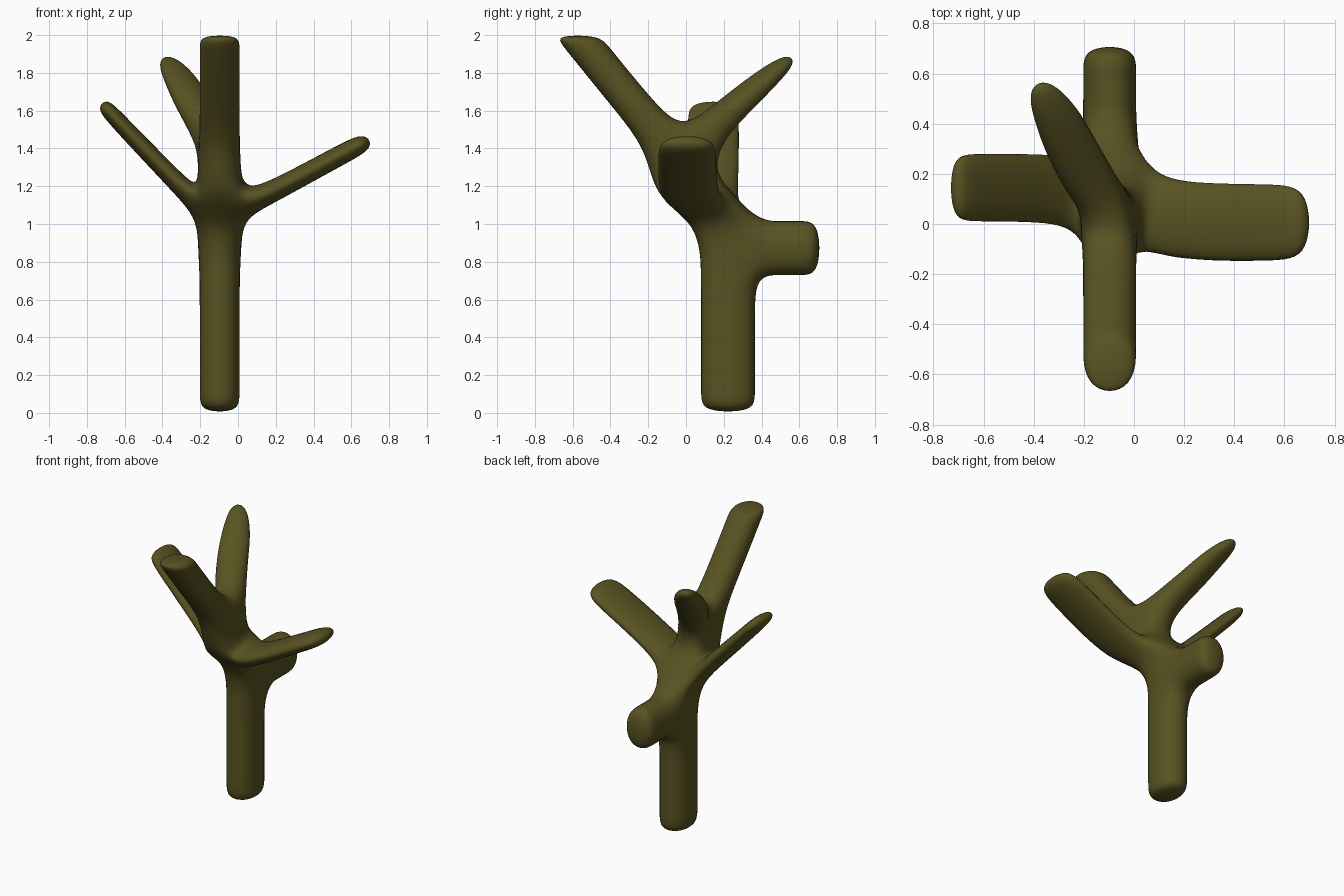
import bpy, bmesh
from itertools import permutations
from mathutils import Vector

if "Cube" in bpy.data.objects:
    bpy.data.objects.remove(bpy.data.objects["Cube"])

XL, XR = -0.212, 0.018          # trunk cage sides
bm = bmesh.new()
cache = {}


def vert(x, y, z):
    key = (x, y, z)
    if key not in cache:
        cache[key] = bm.verts.new(key)
    return cache[key]


# Side profile: pairs of (y, z) points going up the trunk, bend and front branch
FRONT, BACK = 0.067, 0.378
NECK = ((0.06, 1.0), (BACK, 1.028))
ELBOW = ((-0.185, 1.15), (0.14, 1.26))
CROTCH = ((-0.215, 1.39), (-0.03, 1.53))
main_strip = [((FRONT, z), (BACK, z)) for z in (0.0, 0.1, 0.52, 0.717)]
main_strip += [NECK, ELBOW, CROTCH]
main_strip += [((c - 0.131, z), (c + 0.131, z))
               for c, z in ((-0.27, 1.62), (-0.53, 1.94), (-0.578, 2.002))]
# Short back stub
stub_strip = [((y, 0.717), (y, 1.028)) for y in (BACK, 0.5, 0.6, 0.715)]

# Side faces of every cell, then the rim around the outline
edges = {}
for strip in (main_strip, stub_strip):
    for (a, b), (d, c) in zip(strip, strip[1:]):
        cell = (a, b, c, d)
        for x in (XL, XR):
            bm.faces.new([vert(x, *p) for p in cell])
        for i in range(4):
            e = frozenset((cell[i], cell[(i + 1) % 4]))
            edges[e] = edges.get(e, 0) + 1
for e, count in edges.items():
    if count == 1:
        p, q = e
        bm.faces.new([vert(XL, *p), vert(XL, *q), vert(XR, *q), vert(XR, *p)])


def limb(base, direction, across, rings):
    """Replace a cage face by a chain of rectangular rings (centre, half u, half v)."""
    face = next(f for f in bm.faces if set(f.verts) == set(base))
    loop = list(face.verts)
    bm.faces.remove(face)
    d = Vector(direction).normalized()
    u = Vector(across)
    u = (u - d * u.dot(d)).normalized()
    v = d.cross(u)
    for centre, hu, hv in rings:
        c = Vector(centre)
        quad = [c + u * hu + v * hv, c - u * hu + v * hv,
                c - u * hu - v * hv, c + u * hu - v * hv]
        orders = [[quad[(s + k * i) % 4] for i in range(4)]
                  for s in range(4) for k in (1, -1)]
        best = min(orders, key=lambda o: sum((p - w.co).length_squared
                                             for p, w in zip(o, loop)))
        new = [bm.verts.new(p) for p in best]
        for i in range(4):
            j = (i + 1) % 4
            bm.faces.new([loop[i], loop[j], new[j], new[i]])
        loop = new
    bm.faces.new(loop)


def side(x):
    return [vert(x, *p) for p in NECK + ELBOW]


# Right flat branch
limb(side(XR), (0.87, 0, 0.5), (0, 1, 0),
     [((0.12, 0.006, 1.135), 0.168, 0.06),
      ((0.56, 0.006, 1.375), 0.168, 0.058),
      ((0.705, 0.006, 1.45), 0.155, 0.054)])
# Left flat branch
limb(side(XL), (-0.7, 0, 0.72), (0, 1, 0),
     [((-0.28, 0.145, 1.175), 0.147, 0.055),
      ((-0.65, 0.145, 1.56), 0.147, 0.05),
      ((-0.725, 0.145, 1.645), 0.143, 0.042)])
# Rear tapering branch
limb([vert(x, *p) for p in (ELBOW[1], CROTCH[1]) for x in (XL, XR)],
     (-0.39, 0.69, 0.61), (0.87, 0.49, 0),
     [((-0.165, 0.15, 1.525), 0.112, 0.09),
      ((-0.25, 0.30, 1.66), 0.11, 0.075),
      ((-0.31, 0.43, 1.775), 0.1, 0.06),
      ((-0.39, 0.565, 1.885), 0.05, 0.036)])

bmesh.ops.recalc_face_normals(bm, faces=bm.faces[:])
mesh = bpy.data.meshes.new("tree_trunk")
bm.to_mesh(mesh)
bm.free()
tree = bpy.data.objects.new("tree_trunk", mesh)
bpy.context.collection.objects.link(tree)
for p in mesh.polygons:
    p.use_smooth = True

# Rounded bark surface
sub = tree.modifiers.new("rounding", 'SUBSURF')
sub.levels = sub.render_levels = 3

bark = bpy.data.materials.new("bark")
bark.diffuse_color = (0.1, 0.085, 0.016, 1)
bark.use_nodes = True
bark.node_tree.nodes["Principled BSDF"].inputs["Base Color"].default_value = bark.diffuse_color
mesh.materials.append(bark)
